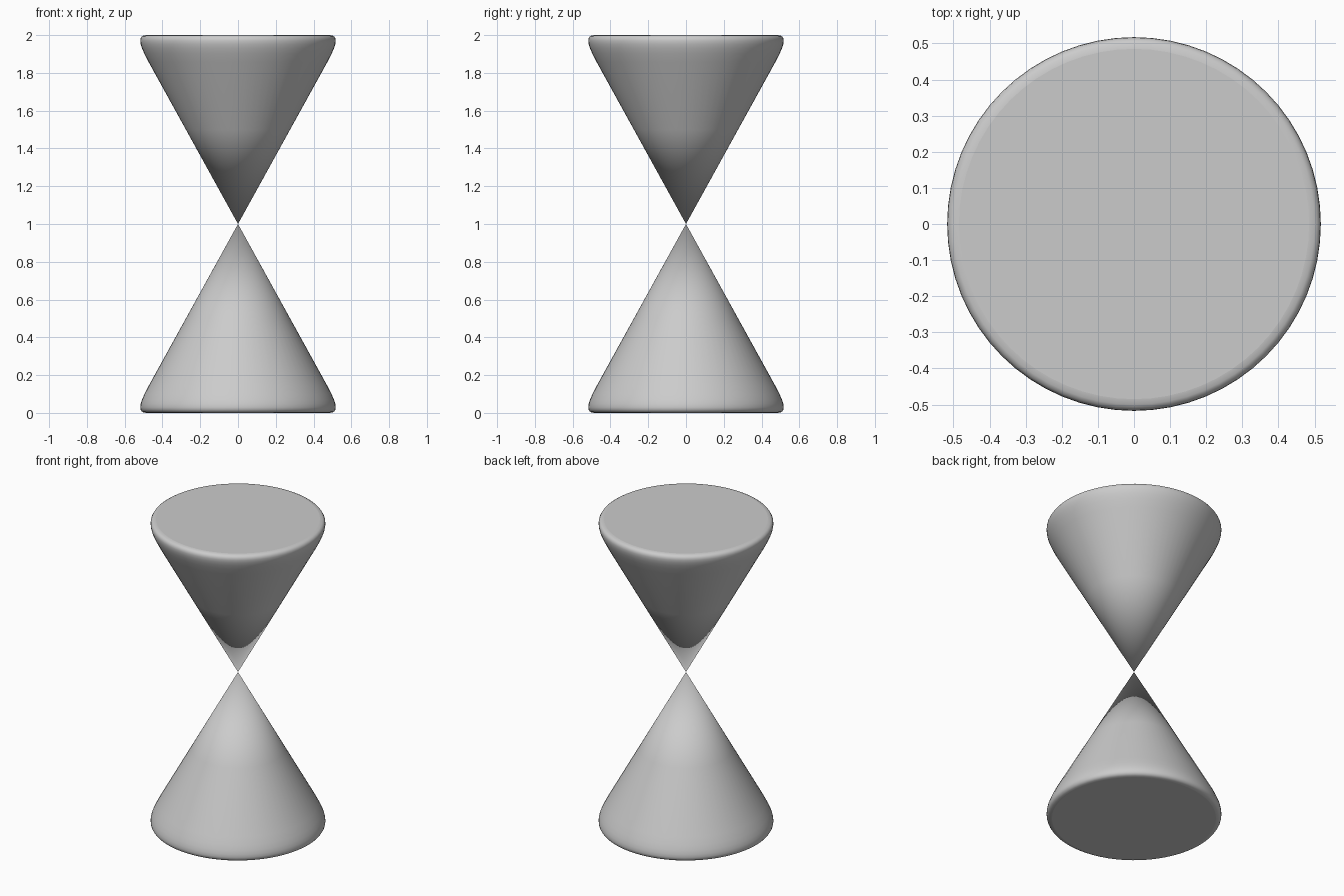
import bpy, bmesh, math

if "Cube" in bpy.data.objects:
    bpy.data.objects.remove(bpy.data.objects["Cube"])

SEGMENTS = 64
# (radius, height) from the flat base, round the soft rim, to just before the tip
PROFILE = [(0.485, 0.0), (0.500, 0.002), (0.510, 0.008), (0.516, 0.018),
           (0.5175, 0.030), (0.515, 0.048), (0.508, 0.070), (0.496, 0.098),
           (0.473, 0.143), (0.276, 0.5)]


def cone(name, flip):
    bm = bmesh.new()

    def height(z):
        return 2 - z if flip else z

    # rings of the lathe
    rings = []
    for r, z in PROFILE:
        rings.append([bm.verts.new((r * math.cos(a), r * math.sin(a), height(z)))
                      for a in (math.tau * i / SEGMENTS for i in range(SEGMENTS))])
    tip = bm.verts.new((0, 0, 1))

    # flat cap, side walls and tip
    bm.faces.new(rings[0])
    for i in range(SEGMENTS):
        j = (i + 1) % SEGMENTS
        for low, high in zip(rings, rings[1:]):
            bm.faces.new((low[i], low[j], high[j], high[i]))
        bm.faces.new((rings[-1][i], rings[-1][j], tip))
    bmesh.ops.recalc_face_normals(bm, faces=bm.faces)
    for f in bm.faces:
        f.smooth = len(f.verts) <= 4

    mesh = bpy.data.meshes.new(name)
    bm.to_mesh(mesh)
    bm.free()
    obj = bpy.data.objects.new(name, mesh)
    bpy.context.collection.objects.link(obj)
    return obj


# two cones meeting tip to tip
cone("lower_cone", False)
cone("upper_cone", True)
